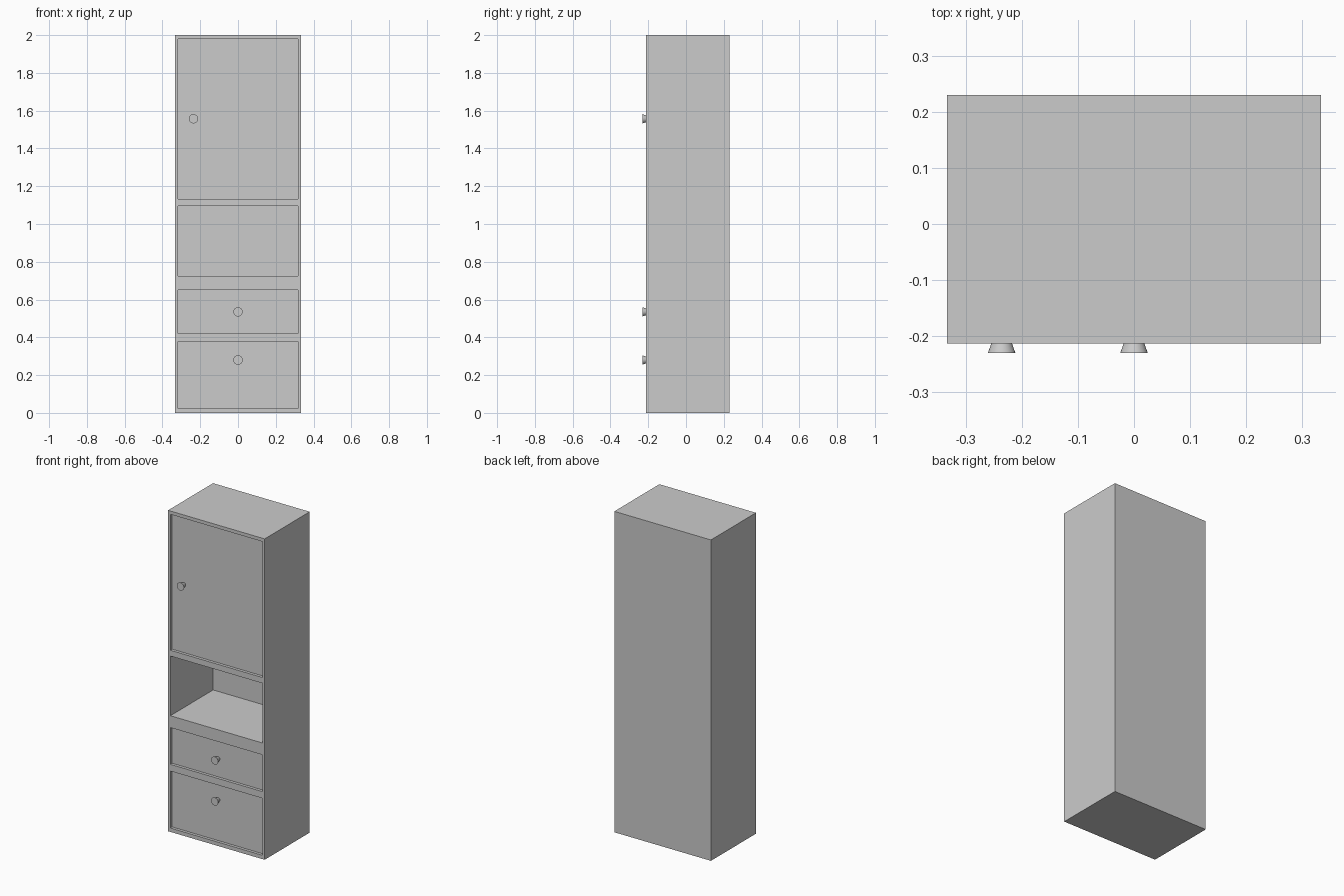
import bpy
import math

if "Cube" in bpy.data.objects:
    bpy.data.objects.remove(bpy.data.objects["Cube"])

HALF_W, FRONT, BACK, HEIGHT = 0.333, -0.213, 0.23, 2.0
INNER = 0.317          # half width of the openings
RECESS = 0.018         # how far the fronts sit behind the frame
INNER_BACK = 0.208     # front of the back wall


def box(name, x0, x1, y0, y1, z0, z1):
    bpy.ops.mesh.primitive_cube_add(
        size=1, location=((x0 + x1) / 2, (y0 + y1) / 2, (z0 + z1) / 2))
    ob = bpy.context.object
    ob.name = name
    ob.scale = (x1 - x0, y1 - y0, z1 - z0)
    bpy.ops.object.transform_apply(location=False, rotation=False, scale=True)
    return ob


def knob(name, x, z):
    # flared knob, wide end forward, rooted in the recessed front
    tip, root = -0.23, FRONT + RECESS
    bpy.ops.mesh.primitive_cone_add(
        vertices=32, radius1=0.012, radius2=0.0245, depth=root - tip,
        location=(x, (tip + root) / 2, z), rotation=(math.pi / 2, 0, 0))
    bpy.context.object.name = name
    bpy.ops.object.shade_smooth_by_angle(angle=math.radians(30))


# openings: name, bottom, top, knob position (None for the open shelf)
openings = [
    ("lower_drawer", 0.024, 0.379, (0, 0.28)),
    ("upper_drawer", 0.421, 0.65, (0, 0.535)),
    ("open_shelf", 0.724, 1.096, None),
    ("door", 1.132, 1.979, (-0.236, 1.557)),
]

# carcass with the compartments cut out
carcass = box("carcass", -HALF_W, HALF_W, FRONT, BACK, 0, HEIGHT)
for name, z0, z1, handle in openings:
    cutter = box(name + "_cutter", -INNER, INNER, FRONT - 0.1, INNER_BACK, z0, z1)
    cutter.hide_render = True
    mod = carcass.modifiers.new(name, "BOOLEAN")
    mod.operation = "DIFFERENCE"
    mod.solver = "EXACT"
    mod.object = cutter
    bpy.context.view_layer.objects.active = carcass
    bpy.ops.object.modifier_apply(modifier=mod.name)
    bpy.data.objects.remove(cutter)

# recessed door and drawer fronts with their knobs
for name, z0, z1, handle in openings:
    if handle:
        box(name + "_front", -INNER, INNER, FRONT + RECESS, FRONT + RECESS + 0.02, z0, z1)
        knob(name + "_knob", *handle)
